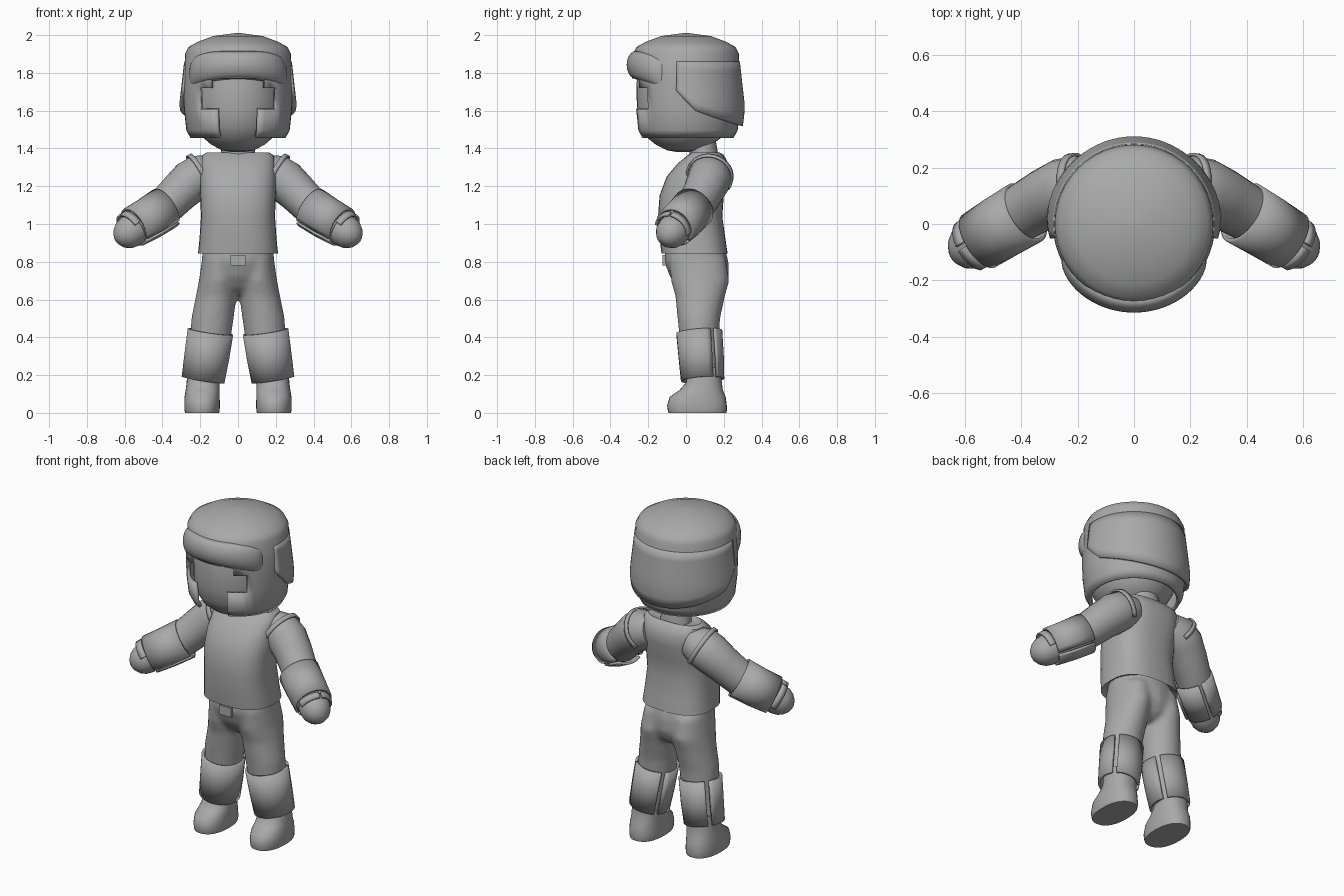
import bpy, bmesh, math
from mathutils import Vector

cube = bpy.data.objects.get("Cube")
if cube:
    bpy.data.objects.remove(cube)

GREY = (0.4, 0.4, 0.4, 1)
grey = bpy.data.materials.new("plain grey")
grey.use_nodes = True
grey.diffuse_color = GREY
grey.node_tree.nodes["Principled BSDF"].inputs["Base Color"].default_value = GREY


def skin(bm, rows, closed=True, cap=True, keep=None):
    """Join rows of points with quads, optionally skipping some cells."""
    vs = [[bm.verts.new(p) for p in row] for row in rows]
    n = len(rows[0])
    for i in range(len(rows) - 1):
        for j in range(n if closed else n - 1):
            k = (j + 1) % n
            if keep is None or keep(i, j):
                bm.faces.new((vs[i][j], vs[i][k], vs[i + 1][k], vs[i + 1][j]))
    if cap:
        bm.faces.new(vs[0])
        bm.faces.new(vs[-1])


def finish(name, bm, mirror=False, thick=0, angle=40):
    bmesh.ops.recalc_face_normals(bm, faces=bm.faces)
    me = bpy.data.meshes.new(name)
    bm.to_mesh(me)
    bm.free()
    ob = bpy.data.objects.new(name, me)
    bpy.context.collection.objects.link(ob)
    me.materials.append(grey)
    if thick:
        mod = ob.modifiers.new("thickness", 'SOLIDIFY')
        mod.thickness, mod.offset = thick, 0
    if mirror:
        ob.modifiers.new("mirror", 'MIRROR')
    bpy.context.view_layer.objects.active = ob
    ob.select_set(True)
    bpy.ops.object.shade_smooth_by_angle(angle=math.radians(angle))
    ob.select_set(False)
    return ob


def flat_rings(sections, n=32, power=2.0):
    """Level rounded rings from (x, y, z, rx, ry)."""
    def s(v):
        return math.copysign(abs(v) ** (2 / power), v)
    turn = [2 * math.pi * j / n for j in range(n)]
    return [[(x + rx * s(math.sin(a)), y - ry * s(math.cos(a)), z) for a in turn]
            for x, y, z, rx, ry in sections]


def path_rings(path, ref, a0=0, a1=360, n=24, closed=True):
    """Rings square to a path of (x, y, z, r); angle zero points along ref."""
    pts = [Vector(p[:3]) for p in path]
    rows = []
    for i, p in enumerate(pts):
        t = (pts[min(i + 1, len(pts) - 1)] - pts[max(i - 1, 0)]).normalized()
        u = (Vector(ref) - t * t.dot(Vector(ref))).normalized()
        v = t.cross(u)
        row = []
        for j in range(n if closed else n + 1):
            a = math.radians(a0 + (a1 - a0) * j / n)
            row.append(p + path[i][3] * (u * math.cos(a) + v * math.sin(a)))
        rows.append(row)
    return rows


def loft(name, sections, power=2.0, mirror=False):
    bm = bmesh.new()
    skin(bm, flat_rings(sections, power=power))
    return finish(name, bm, mirror)


def plates(name, path, ref, arcs, thick):
    """Mirrored curved armour plates wrapped about a limb."""
    bm = bmesh.new()
    for a0, a1 in arcs:
        skin(bm, path_rings(path, ref, a0, a1, 20, False), False, False)
    return finish(name, bm, True, thick)


def around(deg, r, z):
    a = math.radians(deg)
    return (r * math.sin(a), -r * math.cos(a), z)


# Helmet shell with a T-shaped face opening
profile = [(0.02, 2.0), (0.13, 1.985), (0.21, 1.955), (0.255, 1.93), (0.27, 1.9),
           (0.276, 1.77), (0.278, 1.72), (0.276, 1.61), (0.264, 1.5), (0.243, 1.46)]
STEP = 7.5


def shell_cell(i, j):
    a = abs((j + 0.5) * STEP if j < 24 else (j + 0.5) * STEP - 360)
    z = (profile[i][1] + profile[i + 1][1]) / 2
    gap = 0 if z > 1.77 else 30 if z > 1.72 else 45 if z > 1.61 else 22.5
    return a > gap


bm = bmesh.new()
skin(bm, [[around(j * STEP, r, z) for j in range(48)] for r, z in profile],
     cap=False, keep=shell_cell)
bmesh.ops.holes_fill(bm, edges=[e for e in bm.edges if e.is_boundary and
                                all(v.co.z > 1.99 for v in e.verts)], sides=0)
finish("helmet_shell", bm, thick=0.02)

# Padded brow band across the front
bm = bmesh.new()
rows = []
for i in range(11):
    f = i / 10
    row = []
    for j in range(33):
        t = (j - 16) / 16
        low = 1.77 - 0.06 * t * t
        high = 1.915 - 0.06 * t ** 4
        bulge = math.sqrt(math.sin(math.pi * f) + 1e-9) * (1 - t ** 4) ** 0.5
        row.append(around(t * 66, 0.268 + 0.043 * bulge, low + (high - low) * f))
    rows.append(row)
skin(bm, rows, False, False)
finish("helmet_brow", bm, thick=0.006)

# Flap over the back and ears
bm = bmesh.new()
rows = []
for i in range(7):
    f = i / 6
    row = []
    for j in range(41):
        a = (j - 20) * 5
        low = 1.52 + 0.08 * (a / 80) ** 2 + max(0, abs(a) - 80) * 0.003
        z = low + (1.86 - low) * f
        r = 0.301 - 0.026 * max(0, (z - 1.63) / 0.23) - 0.12 * max(0, 1.6 - z)
        row.append(around(180 + a, r, z))
    rows.append(row)
skin(bm, rows, False, False)
finish("helmet_back_flap", bm, thick=0.02)

# Head and neck
loft("head", [(0, -0.01, z, r * 0.94, r) for z, r in
              [(1.38, 0.03), (1.39, 0.09), (1.42, 0.15), (1.46, 0.2), (1.52, 0.235),
               (1.6, 0.25), (1.75, 0.252), (1.88, 0.22), (1.92, 0.1)]])
loft("neck", [(0, 0.1, 1.3, 0.1, 0.08), (0, 0.095, 1.37, 0.09, 0.075),
              (0, 0.08, 1.46, 0.085, 0.075)])

# Vest
loft("vest", [(0, 0.045, 0.86, 0.19, 0.16), (0, 0.045, 0.845, 0.212, 0.175),
              (0, 0.035, 0.92, 0.204, 0.174), (0, 0.022, 1.04, 0.196, 0.17),
              (0, 0.03, 1.15, 0.2, 0.17), (0, 0.062, 1.25, 0.202, 0.165),
              (0, 0.09, 1.32, 0.197, 0.135), (0, 0.105, 1.365, 0.188, 0.095),
              (0, 0.105, 1.378, 0.165, 0.075), (0, 0.1, 1.36, 0.09, 0.06)], power=2.6)

# Trousers: hips and both legs fused into one soft surface
bm = bmesh.new()
skin(bm, flat_rings([(0, 0.045, 0.9, 0.185, 0.155), (0, 0.055, 0.8, 0.193, 0.17),
                     (0, 0.07, 0.72, 0.19, 0.155), (0, 0.08, 0.66, 0.14, 0.12),
                     (0, 0.085, 0.63, 0.06, 0.08)]))
for side in (-1, 1):
    skin(bm, flat_rings([(side * x, y, z, rx, ry) for x, y, z, rx, ry in
                         [(0.095, 0.06, 0.82, 0.095, 0.15), (0.105, 0.075, 0.7, 0.102, 0.155),
                          (0.115, 0.075, 0.62, 0.108, 0.132), (0.135, 0.068, 0.5, 0.112, 0.113),
                          (0.145, 0.07, 0.4, 0.108, 0.105), (0.18, 0.09, 0.16, 0.09, 0.09)]]))
trousers = finish("trousers", bm, angle=60)
fuse = trousers.modifiers.new("fuse", 'REMESH')
fuse.mode, fuse.voxel_size, fuse.use_smooth_shade = 'VOXEL', 0.015, True
soften = trousers.modifiers.new("soften", 'SMOOTH')
soften.iterations = 6

# Belt buckle
bm = bmesh.new()
bmesh.ops.create_cube(bm, size=1)
for v in bm.verts:
    v.co = Vector((v.co.x * 0.08, v.co.y * 0.04 - 0.105, v.co.z * 0.055 + 0.808))
finish("belt_buckle", bm)

# Boots and shin guards
loft("boots", [(0.182, 0.095, 0.24, 0.085, 0.085), (0.185, 0.095, 0.16, 0.087, 0.095),
               (0.187, 0.08, 0.12, 0.09, 0.115), (0.19, 0.062, 0.085, 0.093, 0.148),
               (0.19, 0.058, 0.04, 0.094, 0.158), (0.19, 0.06, 0.012, 0.093, 0.156),
               (0.19, 0.06, 0, 0.09, 0.153)], power=2.3, mirror=True)
plates("shin_guards", [(0.146, 0.07, 0.43, 0.115), (0.165, 0.08, 0.3, 0.113),
                       (0.185, 0.088, 0.175, 0.108)], (0, -1, 0),
       [(-120, 120), (133, 227)], 0.014)

# Sleeves with shoulder rings, hands, forearm guards and wristbands
bm = bmesh.new()
skin(bm, path_rings([(0.13, 0.13, 1.275, 0.09), (0.2, 0.128, 1.255, 0.115),
                     (0.25, 0.118, 1.225, 0.115), (0.31, 0.092, 1.17, 0.107),
                     (0.4, 0.04, 1.08, 0.1), (0.5, -0.028, 1.005, 0.092),
                     (0.55, -0.06, 0.975, 0.088)], (0, 0, 1)))
finish("sleeves", bm, True)
bm = bmesh.new()
start, end = Vector((0.53, -0.045, 0.985)), Vector((0.64, -0.118, 0.915))
skin(bm, path_rings([(*start.lerp(end, f), r) for f, r in
                     [(0, 0.085), (0.35, 0.087), (0.6, 0.08), (0.8, 0.062),
                      (0.94, 0.036), (1, 0.01)]], (0, 0, 1)))
finish("hands", bm, True)
plates("armhole_trim", [(0.19, 0.128, 1.262, 0.121), (0.212, 0.124, 1.25, 0.122)],
       (0, 0, 1), [(-130, 130)], 0.01)
plates("forearm_guards", [(0.385, 0.04, 1.085, 0.11), (0.47, -0.01, 1.03, 0.107),
                          (0.55, -0.06, 0.985, 0.103)], (0, 0, 1),
       [(-140, 130), (140, 210)], 0.014)
plates("wristbands", [(0.55, -0.06, 0.985, 0.094), (0.577, -0.077, 0.966, 0.092)],
       (0, 0, 1), [(-110, -15), (-5, 70)], 0.012)
